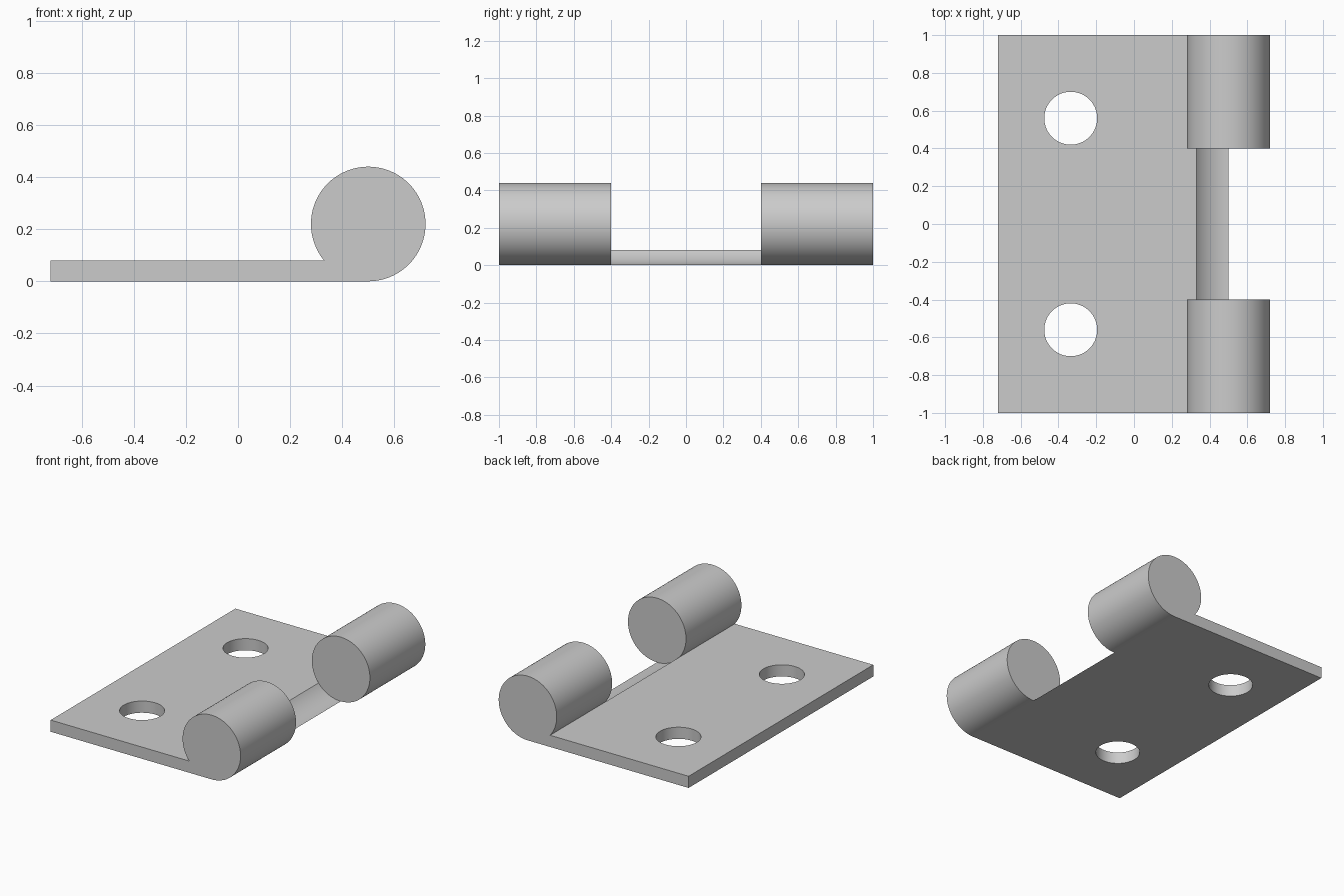
import bpy, bmesh
from math import cos, sin, asin, pi

if "Cube" in bpy.data.objects:
    bpy.data.objects.remove(bpy.data.objects["Cube"])

R, CX, THICK, LEFT = 0.22, 0.50, 0.08, -0.72      # knuckle radius / centre, leaf thickness / edge
HOLE_X, HOLE_Y, HOLE_R = -0.335, 0.56, 0.14


def arc(a0, a1, n):
    return [(CX + R * cos(a0 + (a1 - a0) * i / n), R + R * sin(a0 + (a1 - a0) * i / n))
            for i in range(n + 1)]


bm = bmesh.new()


def face(points):
    bm.faces.new([bm.verts.new(p) for p in points])


def sweep(path, y0, y1):
    for (xa, za), (xb, zb) in zip(path, path[1:]):
        face([(xa, y0, za), (xb, y0, zb), (xb, y1, zb), (xa, y1, za)])


def cap(path, y):
    face([(x, y, z) for x, z in path])


# Profiles in the xz plane: leaf outline, hollow under the gap, rolled knuckle
corner = pi + asin((R - THICK) / R)
hollow = arc(corner, 1.5 * pi, 14)
barrel = arc(1.5 * pi, 2 * pi + corner, 80)
leaf = [hollow[0], (LEFT, THICK), (LEFT, 0), hollow[-1]]

# Leaf along the full length, concave clearance in the middle
for y0, y1 in ((-1, -0.4), (-0.4, 0.4), (0.4, 1)):
    sweep(leaf, y0, y1)
sweep(hollow, -0.4, 0.4)

# Two knuckles and the end faces
for s in (-1, 1):
    sweep(barrel, s * 0.4, s)
    cap(barrel[:-1] + hollow[:-1], s)
    cap(barrel[:-1] + hollow[:-1], s * 0.4)
    cap(leaf[1:3] + hollow[::-1], s)

bmesh.ops.remove_doubles(bm, verts=bm.verts, dist=1e-5)
bmesh.ops.recalc_face_normals(bm, faces=bm.faces)
mesh = bpy.data.meshes.new("hinge_leaf")
bm.to_mesh(mesh)
bm.free()
hinge = bpy.data.objects.new("hinge_leaf", mesh)
bpy.context.collection.objects.link(hinge)

# Screw holes
for s in (-1, 1):
    bpy.ops.mesh.primitive_cylinder_add(vertices=64, radius=HOLE_R, depth=0.4,
                                        location=(HOLE_X, s * HOLE_Y, THICK / 2))
    cutter = bpy.context.object
    cutter.name = "hole_cutter"
    cutter.hide_render = True
    bpy.context.view_layer.objects.active = hinge
    mod = hinge.modifiers.new("screw_hole", 'BOOLEAN')
    mod.operation, mod.solver, mod.object = 'DIFFERENCE', 'EXACT', cutter
    bpy.ops.object.modifier_apply(modifier=mod.name)
    bpy.data.objects.remove(cutter)

# Smooth the narrow curved strips, keep the big planes and sharp rims flat
bm = bmesh.new()
bm.from_mesh(hinge.data)
for f in bm.faces:
    f.smooth = f.calc_area() < 0.03
for e in bm.edges:
    e.smooth = len(e.link_faces) == 2 and e.calc_face_angle(0) < 0.5
bm.to_mesh(hinge.data)
bm.free()
